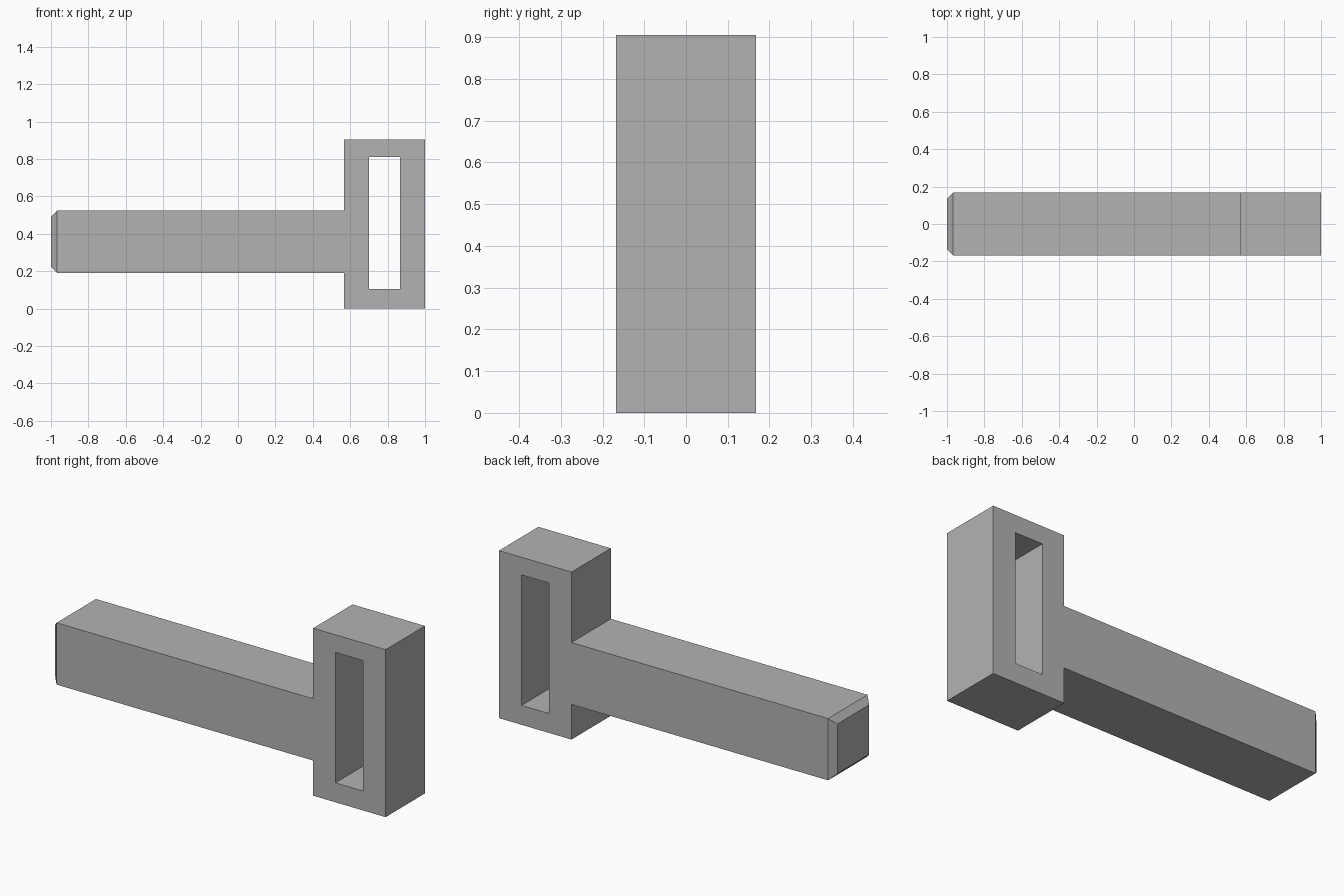
import bpy
import bmesh
from mathutils import Vector

cube = bpy.data.objects.get("Cube")
if cube:
    bpy.data.objects.remove(cube, do_unlink=True)

HALF_DEPTH = 0.168
CHAMFER = 0.033
SHAFT_LOW, SHAFT_HIGH = 0.19, 0.524
HEAD_X, HEAD_TOP = 0.567, 0.905

grey = bpy.data.materials.new("plain grey")
grey.use_nodes = True
grey.diffuse_color = (0.45, 0.45, 0.45, 1)
grey.node_tree.nodes["Principled BSDF"].inputs["Base Color"].default_value = grey.diffuse_color


def extrude_profile(bm, points, half_depth):
    """Extrude an outline in the xz plane evenly along y."""
    face = bm.faces.new([bm.verts.new((x, -half_depth, z)) for x, z in points])
    moved = bmesh.ops.extrude_face_region(bm, geom=[face])["geom"]
    verts = [g for g in moved if isinstance(g, bmesh.types.BMVert)]
    bmesh.ops.translate(bm, verts=verts, vec=(0, 2 * half_depth, 0))
    bmesh.ops.recalc_face_normals(bm, faces=bm.faces[:])


def make_object(name, bm):
    mesh = bpy.data.meshes.new(name)
    bm.to_mesh(mesh)
    bm.free()
    mesh.materials.append(grey)
    obj = bpy.data.objects.new(name, mesh)
    bpy.context.collection.objects.link(obj)
    return obj


# Shaft and head as one flush body
tip_x = -1 + CHAMFER
bm = bmesh.new()
extrude_profile(bm, [
    (tip_x, SHAFT_LOW), (HEAD_X, SHAFT_LOW), (HEAD_X, 0), (1, 0),
    (1, HEAD_TOP), (HEAD_X, HEAD_TOP), (HEAD_X, SHAFT_HIGH), (tip_x, SHAFT_HIGH),
], HALF_DEPTH)

# Chamfered tip
end = min(bm.faces, key=lambda f: f.calc_center_median().x)
tip = bmesh.ops.extrude_discrete_faces(bm, faces=[end])["faces"][0]
centre = tip.calc_center_median()
for v in tip.verts:
    v.co.x = -1
    for axis in (1, 2):
        v.co[axis] += CHAMFER if v.co[axis] < centre[axis] else -CHAMFER
bmesh.ops.remove_doubles(bm, verts=bm.verts[:], dist=0.0001)
body = make_object("slotted_bar", bm)

# Slot through the head
bm = bmesh.new()
extrude_profile(bm, [(0.70, 0.105), (0.865, 0.105), (0.865, 0.81), (0.70, 0.81)], 0.5)
cutter = make_object("slot_cutter", bm)
cutter.hide_render = True
cutter.hide_set(True)
slot = body.modifiers.new("slot", 'BOOLEAN')
slot.operation = 'DIFFERENCE'
slot.solver = 'EXACT'
slot.object = cutter

# Bake the cut and drop the helper
bpy.context.view_layer.objects.active = body
body.select_set(True)
bpy.ops.object.modifier_apply(modifier=slot.name)
bpy.data.objects.remove(cutter, do_unlink=True)
